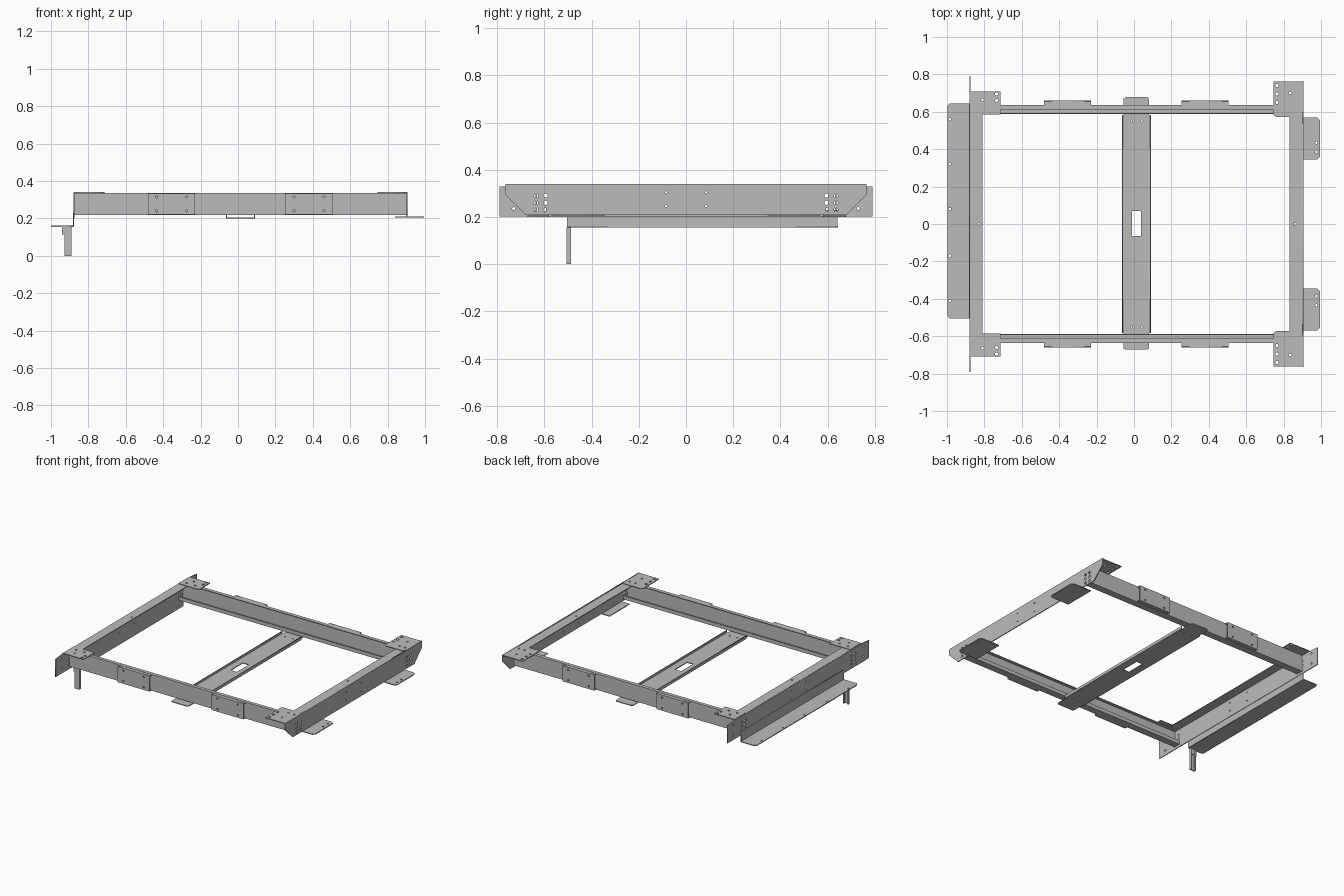
import bpy
import bmesh
import math
from mathutils import Matrix, Vector

cube = bpy.data.objects.get("Cube")
if cube:
    bpy.data.objects.remove(cube, do_unlink=True)

T = 0.006  # sheet thickness

steel = bpy.data.materials.new("grey_steel")
steel.use_nodes = True
grey = (0.5, 0.5, 0.5, 1)
steel.diffuse_color = grey
steel.node_tree.nodes["Principled BSDF"].inputs["Base Color"].default_value = grey

# Planes: the two drawing directions of a sheet
PLANES = {"xy": ((1, 0, 0), (0, 1, 0)),
          "xz": ((1, 0, 0), (0, 0, 1)),
          "yz": ((0, 1, 0), (0, 0, 1))}


def rect(a, b, c, d):
    return [(a, c), (b, c), (b, d), (a, d)]


def circle(u, v, r=0.007, n=10):
    return [(u + r * math.cos(2 * math.pi * i / n), v + r * math.sin(2 * math.pi * i / n))
            for i in range(n)]


def sheet(name, plane, level, outline, holes=(), t=T):
    """Flat plate with real holes, centred on the given level of its plane."""
    curve = bpy.data.curves.new(name, "CURVE")
    curve.dimensions = "2D"
    curve.fill_mode = "BOTH"
    curve.extrude = t / 2
    for loop in [outline, *holes]:
        spline = curve.splines.new("POLY")
        spline.points.add(len(loop) - 1)
        for point, (u, v) in zip(spline.points, loop):
            point.co = (u, v, 0, 1)
        spline.use_cyclic_u = True
    temp = bpy.data.objects.new(name + "_outline", curve)
    bpy.context.collection.objects.link(temp)
    graph = bpy.context.evaluated_depsgraph_get()
    mesh = bpy.data.meshes.new_from_object(temp.evaluated_get(graph))
    bpy.data.objects.remove(temp, do_unlink=True)
    u, v = (Vector(a) for a in PLANES[plane])
    w = u.cross(v)
    frame = Matrix((u, v, w)).transposed().to_4x4()
    normal = Vector([abs(c) for c in w])
    mesh.transform(Matrix.Translation(normal * level) @ frame)
    return finish(name, mesh)


def bent(name, plane, profile, start, end):
    """Folded sheet: an open profile swept along the plane's normal."""
    u, v = (Vector(a) for a in PLANES[plane])
    w = Vector([abs(c) for c in u.cross(v)])
    bm = bmesh.new()
    rows = [[bm.verts.new(u * p + v * q + w * s) for p, q in profile] for s in (start, end)]
    for i in range(len(profile) - 1):
        bm.faces.new((rows[0][i], rows[0][i + 1], rows[1][i + 1], rows[1][i]))
    mesh = bpy.data.meshes.new(name)
    bm.to_mesh(mesh)
    bm.free()
    obj = finish(name, mesh)
    solid = obj.modifiers.new("thickness", "SOLIDIFY")
    solid.thickness = T
    solid.offset = 0
    solid.use_even_offset = True
    return obj


def finish(name, mesh):
    mesh.materials.clear()
    mesh.materials.append(steel)
    obj = bpy.data.objects.new(name, mesh)
    bpy.context.collection.objects.link(obj)
    return obj


for s, side in ((-1, "front"), (1, "back")):
    # Long rail: tall web, narrow top flange, wide bottom flange with a lip
    bent(side + "_rail", "yz",
         [(s * y, z) for y, z in ((0.612, 0.332), (0.634, 0.332), (0.634, 0.222),
                                  (0.59, 0.222), (0.59, 0.245))], -0.875, 0.9)
    # Raised plates on the outside of the rail
    for x, part in ((-0.355, "right"), (0.38, "left")):
        holes = [circle(x + dx, z, 0.006) for dx in (-0.08, 0.08) for z in (0.24, 0.315)]
        sheet(f"{side}_{part}_rail_plate", "xz", s * 0.658,
              rect(x - 0.125, x + 0.125, 0.222, 0.333), holes)
        bent(f"{side}_{part}_rail_plate_fold", "yz",
             [(s * 0.636, 0.33), (s * 0.658, 0.33)], x - 0.125, x + 0.125)
        bent(f"{side}_{part}_rail_plate_foot", "yz",
             [(s * 0.636, 0.225), (s * 0.658, 0.225)], x - 0.125, x + 0.125)
    # Corner plates lying on the frame
    holes = [circle(0.765, s * y, 0.009) for y in (0.65, 0.695, 0.74)]
    holes += [circle(0.835, s * 0.7), circle(0.83, s * 0.62), circle(0.875, s * 0.62)]
    sheet(side + "_left_corner_plate", "xy", 0.337,
          [(x, s * y) for x, y in ((0.745, 0.585), (0.757, 0.573), (0.89, 0.573),
                                   (0.905, 0.6), (0.905, 0.763), (0.745, 0.763))], holes)
    holes = [circle(-0.735, s * y, 0.009) for y in (0.66, 0.695)]
    holes += [circle(-0.81, s * 0.665), circle(-0.77, s * 0.62), circle(-0.835, s * 0.62)]
    sheet(side + "_right_corner_plate", "xy", 0.337,
          [(x, s * y) for x, y in ((-0.877, 0.585), (-0.715, 0.585),
                                   (-0.715, 0.708), (-0.877, 0.708))], holes)
    # Mounting tabs below the left beam
    sheet(side + "_left_tab", "xy", 0.208,
          [(x, s * y) for x, y in ((0.84, 0.345), (0.98, 0.345), (0.995, 0.36),
                                   (0.995, 0.555), (0.98, 0.57), (0.84, 0.57))],
          [circle(0.975, s * y) for y in (0.385, 0.435)])

# Hole pattern shared by the ends of both cross beams
end_holes = [circle(s * y, z, 0.009) for s in (-1, 1) for y in (0.595, 0.635)
             for z in (0.23, 0.26, 0.29)]
end_holes += [circle(s * 0.73, z) for s in (-1, 1) for z in (0.235, 0.31)]
mid_holes = [circle(s * 0.085, z, 0.005) for s in (-1, 1) for z in (0.245, 0.305)]

# Left beam: web with chamfered ends and a top flange
sheet("left_beam_web", "yz", 0.903,
      [(-0.765, 0.34), (-0.765, 0.295), (-0.68, 0.21), (0.68, 0.21),
       (0.765, 0.295), (0.765, 0.34)], end_holes[:12] + mid_holes)
sheet("left_beam_flange", "xy", 0.333, rect(0.832, 0.903, -0.6, 0.6),
      [circle(0.86, 0, 0.006)])

# Right beam: long square web and a top flange
sheet("right_beam_web", "yz", -0.877,
      [(-0.79, 0.202), (0.79, 0.202), (0.79, 0.328), (0.71, 0.335),
       (-0.71, 0.335), (-0.79, 0.328)], end_holes + mid_holes)
sheet("right_beam_flange", "xy", 0.333, rect(-0.877, -0.81, -0.6, 0.6),
      [circle(-0.83, 0, 0.006)])

# Ledge hanging from the right beam
sheet("ledge_drop", "yz", -0.88, rect(-0.505, 0.642, 0.157, 0.23))
sheet("ledge", "xy", 0.158,
      [(-0.88, -0.505), (-0.985, -0.505), (-0.998, -0.49), (-0.998, 0.632),
       (-0.985, 0.645), (-0.88, 0.645)],
      [circle(-0.985, y) for y in (-0.41, -0.17, 0.08, 0.32, 0.56)])

# Support leg below the ledge
bent("leg", "xy", [(-0.925, -0.488), (-0.925, -0.503), (-0.892, -0.503), (-0.892, -0.488)],
     0, 0.155)
sheet("leg_bracket", "xz", -0.497, rect(-0.94, -0.89, 0.115, 0.157))

# Middle crossmember: shallow tray with a slot, and tongues under the rails
sheet("crossmember", "xy", 0.203,
      [(-0.062, -0.582), (-0.055, -0.582), (-0.055, -0.665), (-0.045, -0.672),
       (0.07, -0.672), (0.08, -0.665), (0.08, -0.582), (0.088, -0.582),
       (0.088, 0.582), (0.08, 0.582), (0.08, 0.67), (0.07, 0.678),
       (-0.045, 0.678), (-0.055, 0.67), (-0.055, 0.582), (-0.062, 0.582)],
      [rect(-0.012, 0.037, -0.065, 0.07)]
      + [circle(x, y, 0.005) for x in (-0.015, 0.042) for y in (-0.55, 0.55)])
for x, part in ((-0.062, "right"), (0.088, "left")):
    sheet(f"crossmember_{part}_flange", "yz", x, rect(-0.582, 0.582, 0.2, 0.22))
